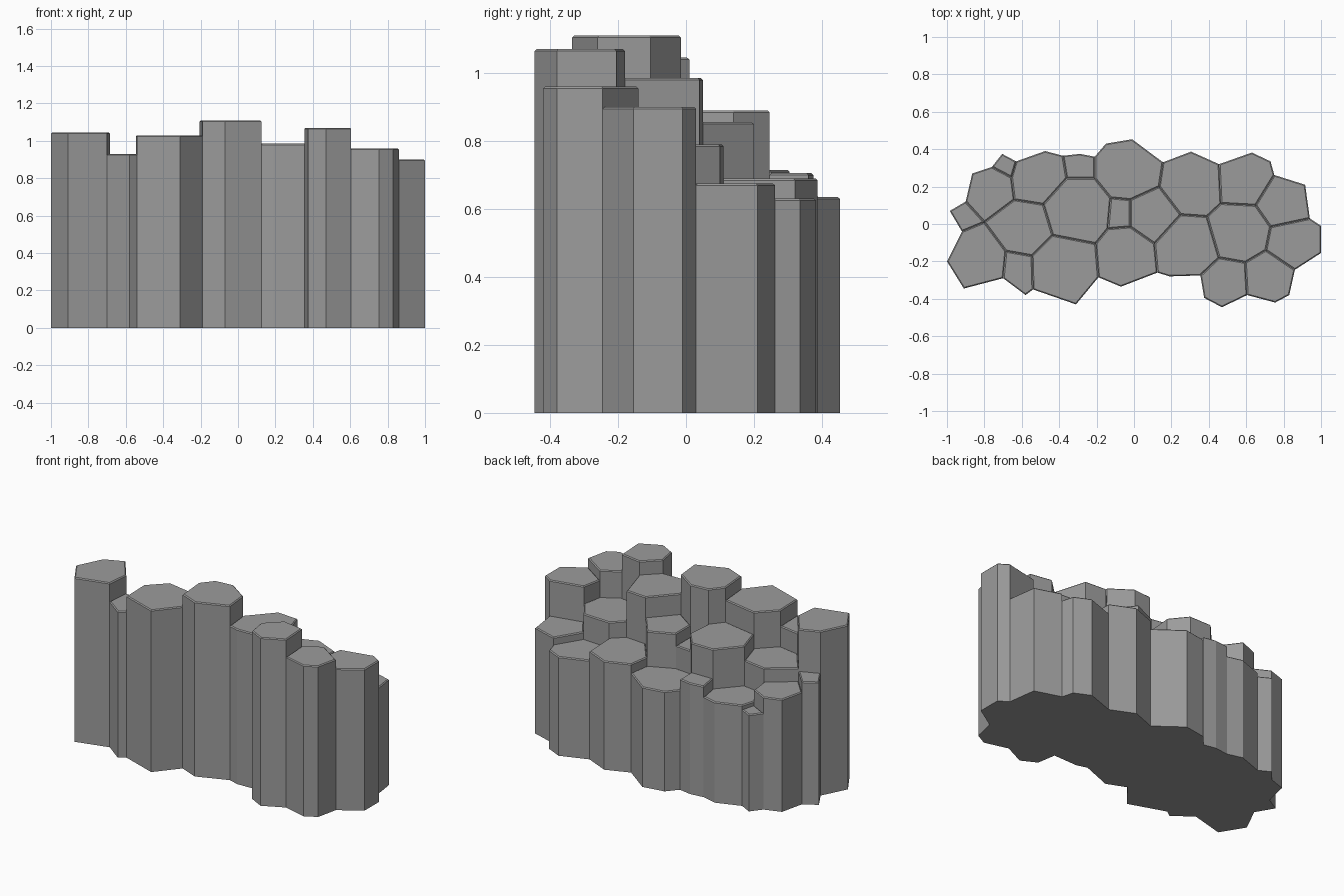
import bpy
import bmesh

CHAMFER = 0.006  # worn rim around each column top

default_cube = bpy.data.objects.get("Cube")
if default_cube:
    bpy.data.objects.remove(default_cube, do_unlink=True)

# One grey stone for every column
stone = bpy.data.materials.new("grey_stone")
stone.use_nodes = True
grey = (0.33, 0.33, 0.33, 1)
stone.diffuse_color = grey
shader = next(n for n in stone.node_tree.nodes if n.type == "BSDF_PRINCIPLED")
shader.inputs["Base Color"].default_value = grey
shader.inputs["Roughness"].default_value = 0.9


def column(name, height, *profile):
    """Flat-sided stone prism on the ground, with a small chamfer on its top."""
    bm = bmesh.new()
    base = [bm.verts.new((x, y, 0)) for x, y in profile]
    rim = [bm.verts.new((x, y, height - CHAMFER)) for x, y in profile]
    bm.faces.new(base)
    top = bm.faces.new(rim)
    for i in range(len(profile)):
        bm.faces.new((base[i - 1], base[i], rim[i], rim[i - 1]))
    bmesh.ops.recalc_face_normals(bm, faces=bm.faces[:])
    bmesh.ops.inset_region(bm, faces=[top], thickness=CHAMFER, depth=CHAMFER,
                           use_even_offset=True)
    mesh = bpy.data.meshes.new(name)
    bm.to_mesh(mesh)
    bm.free()
    mesh.materials.append(stone)
    obj = bpy.data.objects.new(name, mesh)
    bpy.context.scene.collection.objects.link(obj)
    return obj


# Front row, from the right end to the left end
column("right_end_column", 1.045, (-1, -.2), (-.92, -.04), (-.8, .01),
       (-.685, -.145), (-.7, -.29), (-.91, -.345))
column("front_sliver_column", .93, (-.685, -.145), (-.545, -.17),
       (-.54, -.35), (-.58, -.38), (-.7, -.29))
column("front_right_column", 1.03, (-.545, -.17), (-.435, -.06),
       (-.205, -.105), (-.19, -.285), (-.31, -.43), (-.54, -.35))
column("front_tallest_column", 1.11, (-.205, -.105), (-.14, -.025),
       (-.02, -.015), (.11, -.105), (.125, -.26), (-.07, -.335), (-.19, -.285))
column("front_middle_column", .985, (.25, .05), (.39, .04), (.455, -.18),
       (.355, -.275), (.19, -.28), (.125, -.26), (.11, -.105))
column("front_left_column", 1.07, (.455, -.18), (.595, -.205), (.605, -.38),
       (.47, -.445), (.375, -.395), (.355, -.275))
column("front_left_outer_column", .96, (.705, -.14), (.86, -.245),
       (.83, -.38), (.755, -.42), (.605, -.38), (.595, -.205))
column("left_end_column", .9, (.94, .03), (1, -.01), (1, -.155),
       (.86, -.245), (.705, -.14), (.73, -.015))

# Middle row
column("right_sliver_column", .78, (-.985, .07), (-.9, .12), (-.8, .01),
       (-.92, -.04))
column("middle_right_column", .8, (-.8, .01), (-.64, .13), (-.485, .105),
       (-.435, -.06), (-.545, -.17), (-.685, -.145))
column("middle_column", .89, (-.485, .105), (-.36, .245), (-.21, .245),
       (-.125, .14), (-.14, -.025), (-.205, -.105), (-.435, -.06))
column("centre_sliver_column", .78, (-.125, .14), (-.02, .13),
       (-.02, -.015), (-.14, -.025))
column("middle_left_column", .855, (-.02, .13), (.135, .2), (.25, .05),
       (.11, -.105), (-.02, -.015))
column("middle_left_outer_column", .79, (.465, .11), (.65, .1),
       (.73, -.015), (.705, -.14), (.595, -.205), (.455, -.18), (.39, .04))

# Back row, the lowest steps
column("back_right_end_column", .715, (-.9, .12), (-.865, .27), (-.76, .305),
       (-.655, .25), (-.64, .13), (-.8, .01))
column("back_right_sliver_column", .615, (-.76, .305), (-.705, .375),
       (-.63, .335), (-.655, .25))
column("back_right_column", .64, (-.64, .13), (-.655, .25), (-.63, .335),
       (-.475, .39), (-.38, .365), (-.36, .245), (-.485, .105))
column("back_sliver_column", .705, (-.38, .365), (-.29, .375), (-.21, .36),
       (-.21, .245), (-.36, .245))
column("back_middle_column", .635, (-.21, .36), (-.15, .43), (-.01, .453),
       (.155, .33), (.135, .2), (-.02, .13), (-.125, .14), (-.21, .245))
column("back_left_column", .69, (.155, .33), (.305, .387), (.455, .32),
       (.465, .11), (.39, .04), (.25, .05), (.135, .2))
column("back_left_outer_column", .63, (.455, .32), (.63, .382), (.73, .335),
       (.75, .262), (.65, .1), (.465, .11))
column("back_left_end_column", .675, (.65, .1), (.75, .262), (.915, .21),
       (.94, .03), (.73, -.015))
